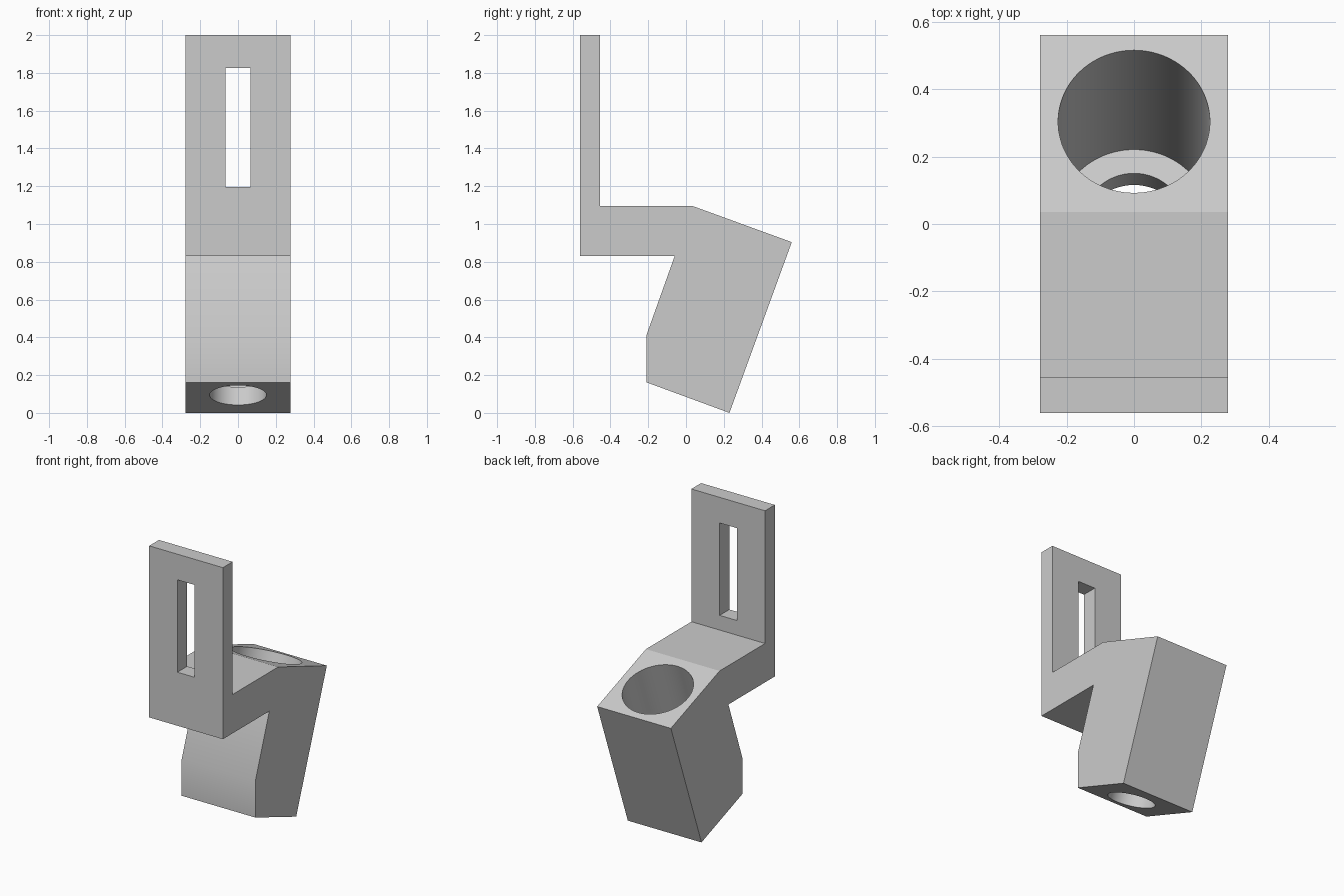
import bpy
import bmesh
from math import radians, sin, cos
from mathutils import Matrix, Vector

old = bpy.data.objects.get("Cube")
if old:
    bpy.data.objects.remove(old, do_unlink=True)

HALF_WIDTH = 0.278
TILT = radians(20)

grey = bpy.data.materials.new("light grey")
grey.use_nodes = True
color = (0.6, 0.6, 0.6, 1)
grey.diffuse_color = color
grey.node_tree.nodes["Principled BSDF"].inputs["Base Color"].default_value = color


def make_object(name, bm):
    bmesh.ops.recalc_face_normals(bm, faces=bm.faces)
    mesh = bpy.data.meshes.new(name)
    bm.to_mesh(mesh)
    bm.free()
    mesh.materials.append(grey)
    obj = bpy.data.objects.new(name, mesh)
    bpy.context.collection.objects.link(obj)
    return obj


def bore_cutter(name, radius, start, end):
    """Cylinder along the tilted axis, measured from the bottom face."""
    bm = bmesh.new()
    bmesh.ops.create_cone(bm, cap_ends=True, segments=96, radius1=radius,
                          radius2=radius, depth=end - start)
    axis = Vector((0, sin(TILT), cos(TILT)))
    centre = Vector((0, -0.025, 0.094)) + axis * (start + end) / 2
    bm.transform(Matrix.Translation(centre) @ Matrix.Rotation(-TILT, 4, 'X'))
    return make_object(name, bm)


# Side profile (y, z) extruded across the width
profile = [(-0.56, 2), (-0.455, 2), (-0.455, 1.095), (0.035, 1.095),
           (0.56, 0.904), (0.23, 0), (-0.21, 0.162), (-0.21, 0.41),
           (-0.06, 0.83), (-0.56, 0.83)]
bm = bmesh.new()
face = bm.faces.new([bm.verts.new((-HALF_WIDTH, y, z)) for y, z in profile])
side = bmesh.ops.extrude_face_region(bm, geom=[face])["geom"]
bmesh.ops.translate(bm, vec=(2 * HALF_WIDTH, 0, 0),
                    verts=[v for v in side if isinstance(v, bmesh.types.BMVert)])
bracket = make_object("angled_holder_bracket", bm)

# Slot through the upright plate
bm = bmesh.new()
bmesh.ops.create_cube(bm, size=1)
bm.transform(Matrix.Translation((0, -0.51, 1.51)) @ Matrix.Diagonal((0.13, 0.4, 0.63, 1)))
slot = make_object("slot_cutter", bm)

# Wide socket with a narrower hole through its floor
socket = bore_cutter("socket_cutter", 0.225, 0.1, 1.3)
drain = bore_cutter("floor_hole_cutter", 0.15, -0.3, 0.4)

cutters = [slot, socket, drain]
for cutter in cutters:
    mod = bracket.modifiers.new(cutter.name, 'BOOLEAN')
    mod.operation = 'DIFFERENCE'
    mod.solver = 'EXACT'
    mod.object = cutter

# Bake the cuts, then drop the cutters
bpy.context.view_layer.update()
evaluated = bracket.evaluated_get(bpy.context.evaluated_depsgraph_get())
cut_mesh = bpy.data.meshes.new_from_object(evaluated)
bracket.modifiers.clear()
bracket.data = cut_mesh
for cutter in cutters:
    bpy.data.objects.remove(cutter, do_unlink=True)

# Smooth the bore and front bend, keep the upper ridge crisp
bpy.ops.object.select_all(action='DESELECT')
bracket.select_set(True)
bpy.context.view_layer.objects.active = bracket
bpy.ops.object.shade_smooth_by_angle(angle=radians(30))
for edge in cut_mesh.edges:
    a, b = (cut_mesh.vertices[i].co for i in edge.vertices)
    if abs(a.y - b.y) < 0.001 and abs(a.y - 0.035) < 0.001 and a.z > 1.09:
        edge.use_edge_sharp = True
